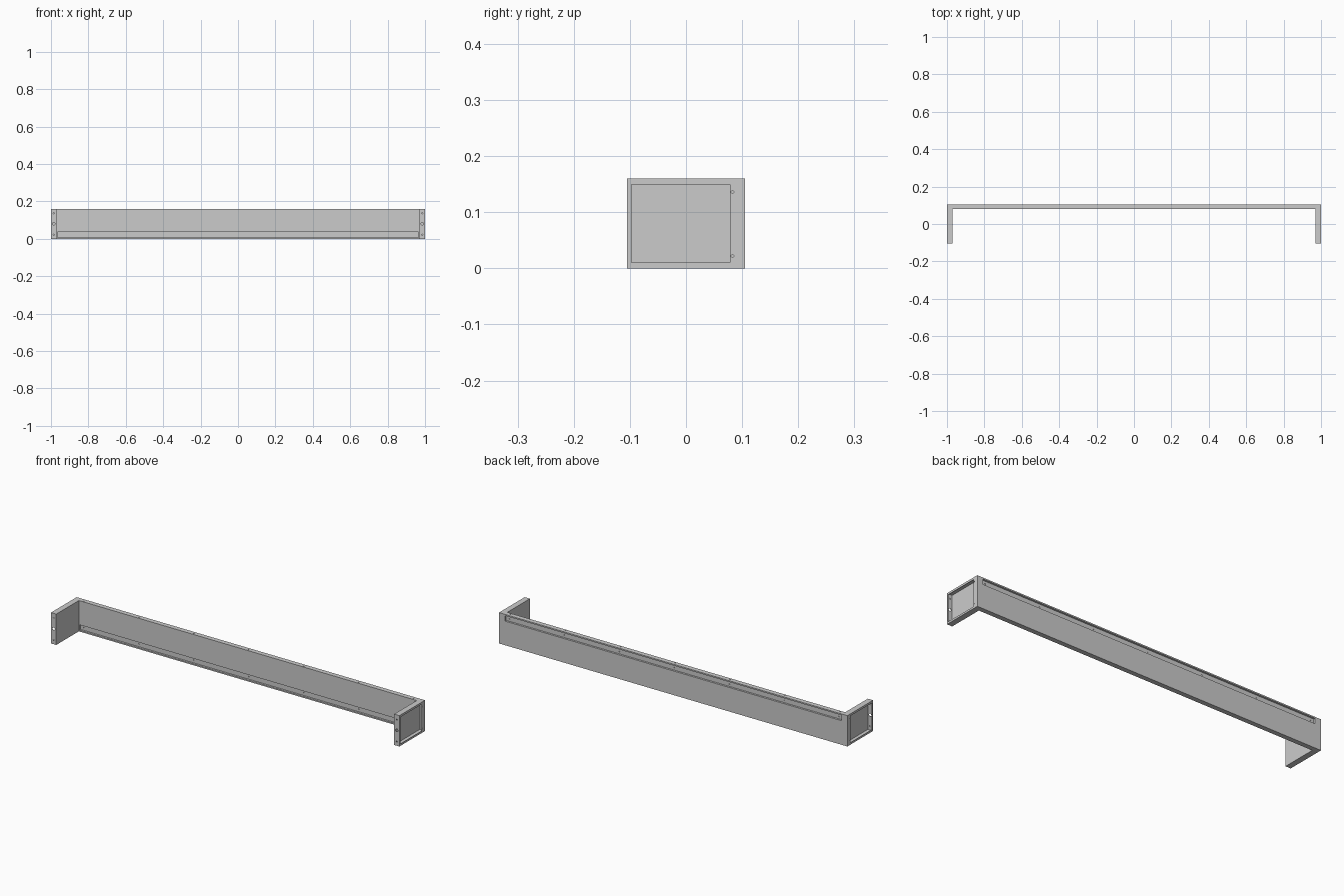
import bpy, bmesh
from mathutils import Matrix, Vector

if "Cube" in bpy.data.objects:
    bpy.data.objects.remove(bpy.data.objects["Cube"])

HX, HY, H = 1.0, 0.105, 0.16      # overall half length, half depth, height
XI, YI = 0.97, 0.08               # inner faces of end plates and rear beam
T = 0.002                         # sheet thickness


def finish(bm, name):
    mesh = bpy.data.meshes.new(name)
    bm.to_mesh(mesh)
    bm.free()
    ob = bpy.data.objects.new(name, mesh)
    bpy.context.collection.objects.link(ob)
    return ob


def box(name, lo, hi):
    lo, hi = Vector(lo), Vector(hi)
    bm = bmesh.new()
    m = Matrix.Translation((lo + hi) / 2) @ Matrix.Diagonal((*(hi - lo), 1))
    bmesh.ops.create_cube(bm, size=1, matrix=m)
    return finish(bm, name)


def drills(name, points, axis, radius, depth):
    """Disjoint cylinders along one axis, used as a hole cutter."""
    rot = {'X': Matrix.Rotation(1.5707963, 4, 'Y'),
           'Y': Matrix.Rotation(1.5707963, 4, 'X'),
           'Z': Matrix.Identity(4)}[axis]
    bm = bmesh.new()
    for p in points:
        bmesh.ops.create_cone(bm, cap_ends=True, segments=16, radius1=radius,
                              radius2=radius, depth=depth,
                              matrix=Matrix.Translation(p) @ rot)
    return finish(bm, name)


def cut(ob, cutter):
    cutter.hide_render = True
    mod = ob.modifiers.new("cut", 'BOOLEAN')
    mod.operation, mod.solver, mod.object = 'DIFFERENCE', 'EXACT', cutter
    bpy.context.view_layer.objects.active = ob
    bpy.ops.object.modifier_apply(modifier=mod.name)
    bpy.data.objects.remove(cutter)


# Folded sheet end plate: hollow tray with return lips on the outer side
right = box("right_end_plate", (XI, -HY, 0), (HX, HY, H))
cut(right, box("cavity", (XI + T, -HY + T, T), (HX - T, HY - T, H - T)))
cut(right, box("window", (HX - 0.01, -0.097, 0.01), (HX + 0.01, 0.078, 0.149)))

# Bolt holes in the wide rear lip and in the front edge
cut(right, drills("lip_holes", [(HX, 0.083, z) for z in (0.022, 0.136)],
                  'X', 0.0025, 0.012))
cut(right, drills("edge_holes", [(0.985, -HY, z) for z in (0.022, 0.136)],
                  'Y', 0.003, 0.012))
cut(right, drills("edge_centre_hole", [(0.985, -HY, 0.08)], 'Y', 0.007, 0.012))

# Mirrored left end plate
bm = bmesh.new()
bm.from_mesh(right.data)
bmesh.ops.scale(bm, vec=(-1, 1, 1), verts=bm.verts)
bmesh.ops.reverse_faces(bm, faces=bm.faces)
finish(bm, "left_end_plate")

# Long rear beam with a recessed strip low on the front and high on the back
beam = box("rear_beam", (-XI, YI, 0), (XI, HY, H))
D, L = 0.01, 0.966
cut(beam, box("front_recess", (-L, YI - 0.01, 0.007), (L, YI + D, 0.035)))
cut(beam, box("back_recess", (-L, HY - D, H - 0.035), (L, HY + 0.01, H - 0.007)))

# Evenly spaced fixing holes in both strips and the top flange
xs = [i * 0.3155 for i in range(-3, 4)]
cut(beam, drills("front_holes", [(x, YI + D, 0.022) for x in xs], 'Y', 0.003, 0.006))
cut(beam, drills("back_holes", [(x, HY - D, H - 0.022) for x in xs], 'Y', 0.003, 0.006))
cut(beam, drills("top_holes", [(x, 0.088, H) for x in xs], 'Z', 0.003, 0.006))
